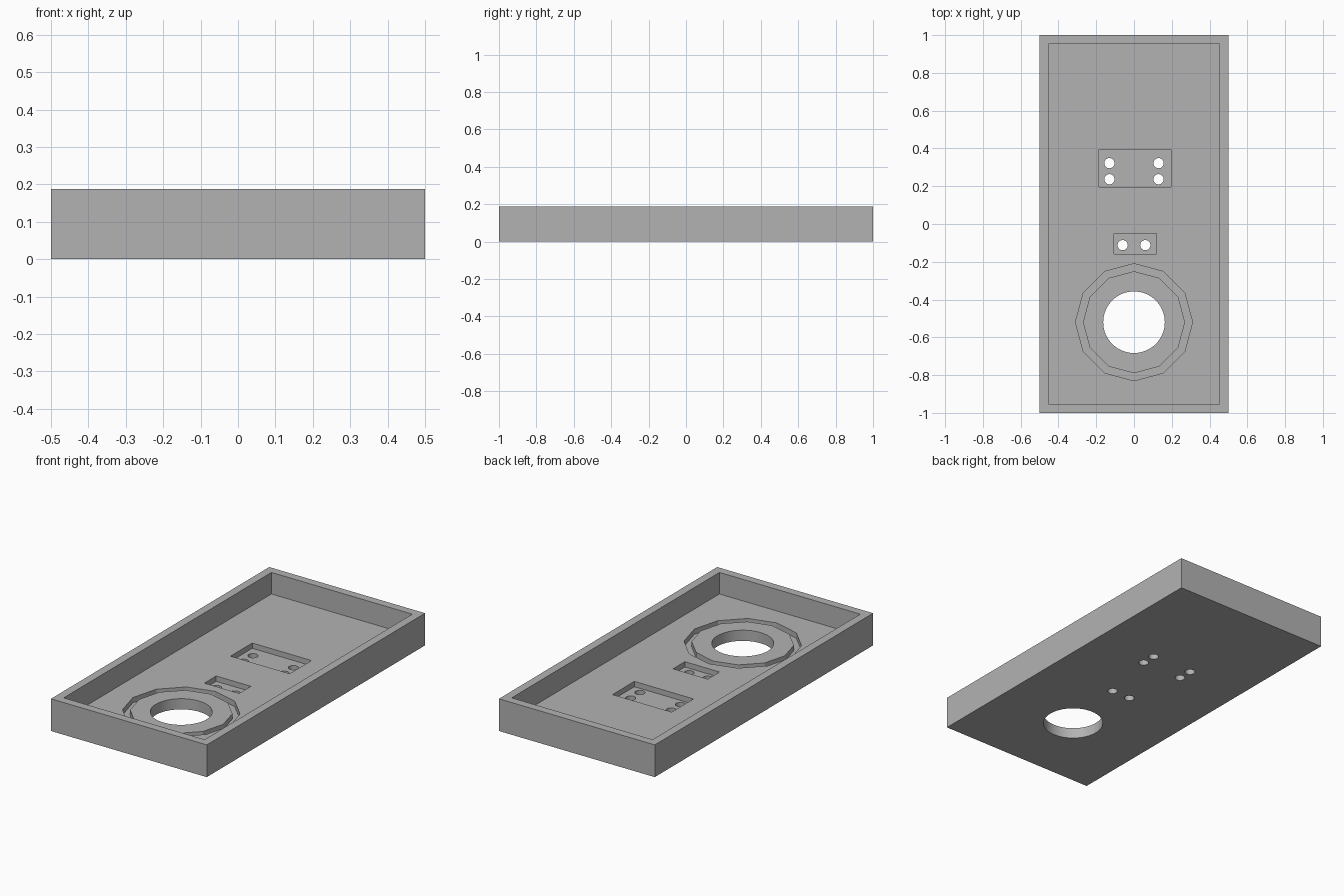
import bpy, bmesh
from math import cos, sin, tau, radians

if "Cube" in bpy.data.objects:
    bpy.data.objects.remove(bpy.data.objects["Cube"], do_unlink=True)

HEIGHT, FLOOR, POCKET = 0.187, 0.062, 0.031
WALL = 0.048

grey = bpy.data.materials.new("plain_grey")
grey.use_nodes = True
colour = (0.45, 0.45, 0.45, 1)
grey.diffuse_color = colour
grey.node_tree.nodes["Principled BSDF"].inputs["Base Color"].default_value = colour


def rectangle(x0, x1, y0, y1):
    return [(x0, y0), (x1, y0), (x1, y1), (x0, y1)]


def circle(x, y, r, sides):
    return [(x + r * cos(tau * i / sides), y + r * sin(tau * i / sides)) for i in range(sides)]


def extrusion(name, outline, z0, z1, inner=None):
    """Upright solid from an outline; an inner outline makes it a ring."""
    bm = bmesh.new()
    n = len(outline)

    def loop(points, z):
        return [bm.verts.new((x, y, z)) for x, y in points]

    def bridge(a, b):
        for i in range(n):
            j = (i + 1) % n
            bm.faces.new((a[i], a[j], b[j], b[i]))

    low, high = loop(outline, z0), loop(outline, z1)
    bridge(low, high)
    if inner:
        low_in, high_in = loop(inner, z0), loop(inner, z1)
        bridge(high, high_in)
        bridge(high_in, low_in)
        bridge(low_in, low)
    else:
        bm.faces.new(high)
        bm.faces.new(low[::-1])
    bmesh.ops.recalc_face_normals(bm, faces=bm.faces)
    mesh = bpy.data.meshes.new(name)
    bm.to_mesh(mesh)
    bm.free()
    mesh.materials.append(grey)
    obj = bpy.data.objects.new(name, mesh)
    bpy.context.collection.objects.link(obj)
    return obj


# Outer block of the tray
tray = extrusion("tray", rectangle(-0.5, 0.5, -1, 1), 0, HEIGHT)

# Main cavity, leaving the rim walls and floor
inside = 0.5 - WALL
cutters = [extrusion("cavity_cutter", rectangle(-inside, inside, WALL - 1, 1 - WALL), FLOOR, 0.3)]

# Two rectangular pockets sunk into the floor
for outline in (rectangle(-0.185, 0.195, 0.195, 0.395), rectangle(-0.105, 0.118, -0.158, -0.05)):
    cutters.append(extrusion("pocket_cutter", outline, POCKET, 0.1))

# Twelve-sided groove around the large round opening
cutters.append(extrusion("groove_cutter", circle(0, -0.52, 0.31, 12), POCKET, 0.1,
                         circle(0, -0.52, 0.27, 12)))
cutters.append(extrusion("opening_cutter", circle(0, -0.52, 0.163, 64), -0.1, 0.1))

# Small through holes in the pockets
for side in (-1, 1):
    for x, y in ((0.13, 0.322), (0.13, 0.237), (0.06, -0.112)):
        cutters.append(extrusion("hole_cutter", circle(side * x, y, 0.027, 32), -0.1, 0.1))

# Cut everything out, then discard the cutters
for cutter in cutters:
    cut = tray.modifiers.new(cutter.name, 'BOOLEAN')
    cut.operation = 'DIFFERENCE'
    cut.solver = 'EXACT'
    cut.object = cutter
bpy.context.view_layer.update()
result = bpy.data.meshes.new_from_object(tray.evaluated_get(bpy.context.evaluated_depsgraph_get()))
tray.modifiers.clear()
tray.data = result
for cutter in cutters:
    bpy.data.objects.remove(cutter, do_unlink=True)

# Smooth hole walls, sharp edges elsewhere
bpy.ops.object.select_all(action='DESELECT')
tray.select_set(True)
bpy.context.view_layer.objects.active = tray
bpy.ops.object.shade_smooth_by_angle(angle=radians(25))
